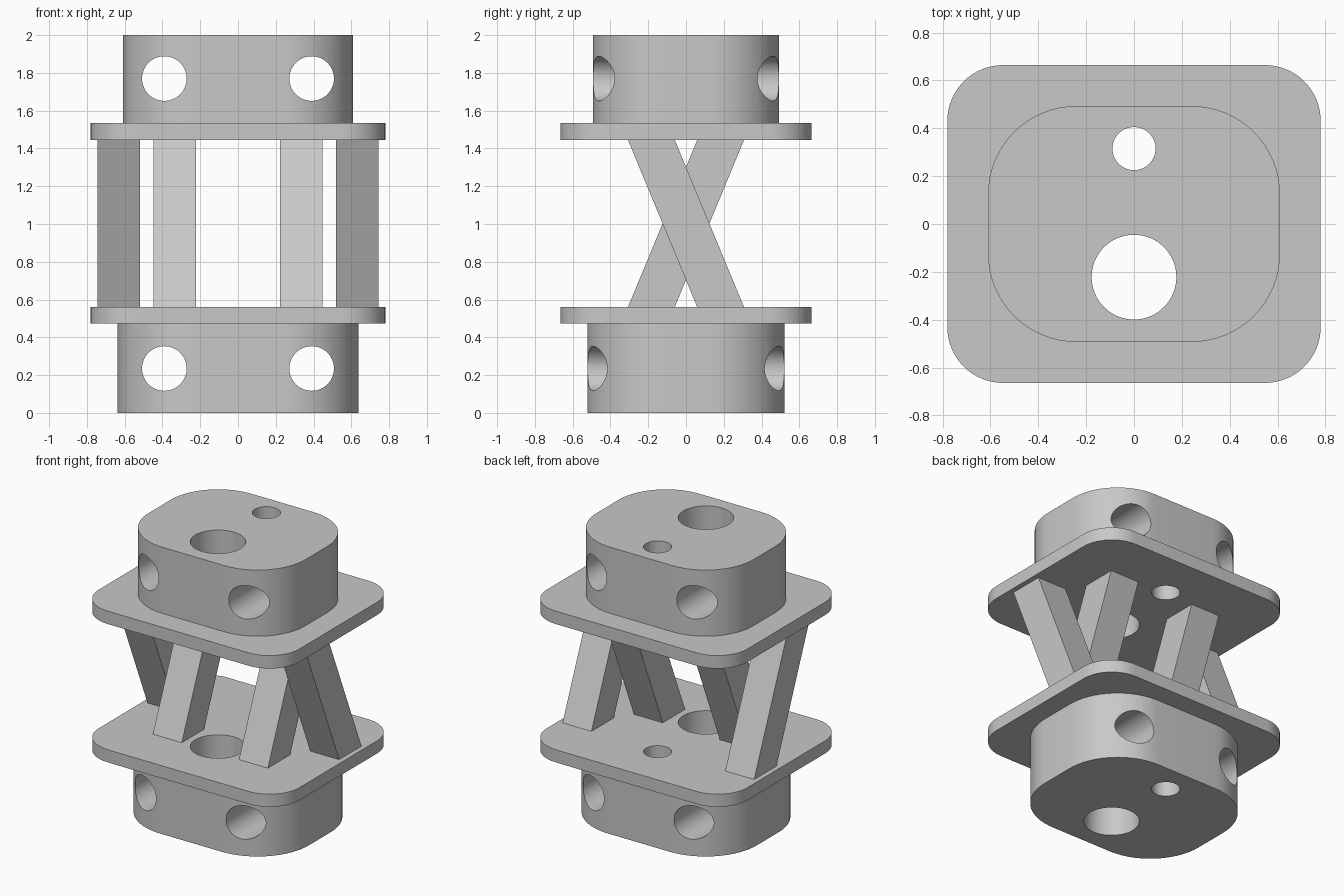
import bpy
import bmesh
from math import cos, sin, pi
from mathutils import Matrix

cube = bpy.data.objects.get("Cube")
if cube:
    bpy.data.objects.remove(cube, do_unlink=True)

grey = bpy.data.materials.new("plain grey")
grey.use_nodes = True
colour = (0.58, 0.58, 0.58, 1)
grey.diffuse_color = colour
grey.node_tree.nodes["Principled BSDF"].inputs["Base Color"].default_value = colour


def make_object(name, bm):
    bmesh.ops.recalc_face_normals(bm, faces=bm.faces)
    mesh = bpy.data.meshes.new(name)
    bm.to_mesh(mesh)
    bm.free()
    mesh.materials.append(grey)
    obj = bpy.data.objects.new(name, mesh)
    bpy.context.collection.objects.link(obj)
    return obj


def prism(name, bottom, top):
    """Solid between two matching loops of points."""
    bm = bmesh.new()
    low = [bm.verts.new(p) for p in bottom]
    high = [bm.verts.new(p) for p in top]
    bm.faces.new(low)
    bm.faces.new(high)
    n = len(low)
    for i in range(n):
        j = (i + 1) % n
        bm.faces.new((low[i], low[j], high[j], high[i]))
    return make_object(name, bm)


def rounded_slab(name, hx, hy, r, z0, z1, steps=16):
    outline = []
    for k, (sx, sy) in enumerate(((1, 1), (-1, 1), (-1, -1), (1, -1))):
        for i in range(steps + 1):
            a = (k + i / steps) * pi / 2
            outline.append((sx * (hx - r) + r * cos(a), sy * (hy - r) + r * sin(a)))
    return prism(name, [(x, y, z0) for x, y in outline], [(x, y, z1) for x, y in outline])


def cylinder_cutter(r, location, axis):
    bm = bmesh.new()
    turn = Matrix.Rotation(pi / 2, 4, 'X') if axis == 'Y' else Matrix()
    bmesh.ops.create_cone(bm, cap_ends=True, segments=64, radius1=r, radius2=r,
                          depth=5, matrix=Matrix.Translation(location) @ turn)
    cutter = make_object("hole_cutter", bm)
    cutter.hide_render = True
    return cutter


def drill(obj, cutters):
    bpy.ops.object.select_all(action='DESELECT')
    bpy.context.view_layer.objects.active = obj
    obj.select_set(True)
    for cutter in cutters:
        mod = obj.modifiers.new("hole", 'BOOLEAN')
        mod.operation = 'DIFFERENCE'
        mod.solver = 'EXACT'
        mod.object = cutter
        bpy.ops.object.modifier_apply(modifier=mod.name)
    bpy.ops.object.shade_smooth_by_angle(angle=pi / 6)


# Holes: two vertical ones through everything, two cross holes per block
vertical = [cylinder_cutter(0.177, (0, -0.222, 1), 'Z'),
            cylinder_cutter(0.09, (0, 0.315, 1), 'Z')]
cross = [cylinder_cutter(0.118, (x, 0, z), 'Y')
         for x in (-0.39, 0.39) for z in (0.235, 1.77)]

# End blocks and plates
blocks = [rounded_slab("bottom_block", 0.638, 0.522, 0.40, 0, 0.472),
          rounded_slab("top_block", 0.61, 0.493, 0.37, 1.535, 2)]
plates = [rounded_slab("bottom_plate", 0.78, 0.664, 0.233, 0.472, 0.561),
          rounded_slab("top_plate", 0.78, 0.664, 0.233, 1.444, 1.535)]
for block in blocks:
    drill(block, vertical + cross)
for plate in plates:
    drill(plate, vertical)
for cutter in vertical + cross:
    bpy.data.objects.remove(cutter, do_unlink=True)

# Slanted struts: the inner pair leans back, the outer pair leans forward
for side, sx in (("right", -1), ("left", 1)):
    for name, x0, x1, lean in (("inner", 0.222, 0.447, 1), ("outer", 0.52, 0.745, -1)):
        def ring(yc, z):
            h = 0.124
            return [(sx * x0, yc - h, z), (sx * x1, yc - h, z),
                    (sx * x1, yc + h, z), (sx * x0, yc + h, z)]
        prism(f"{side}_{name}_strut", ring(-lean * 0.183, 0.561), ring(lean * 0.183, 1.444))
